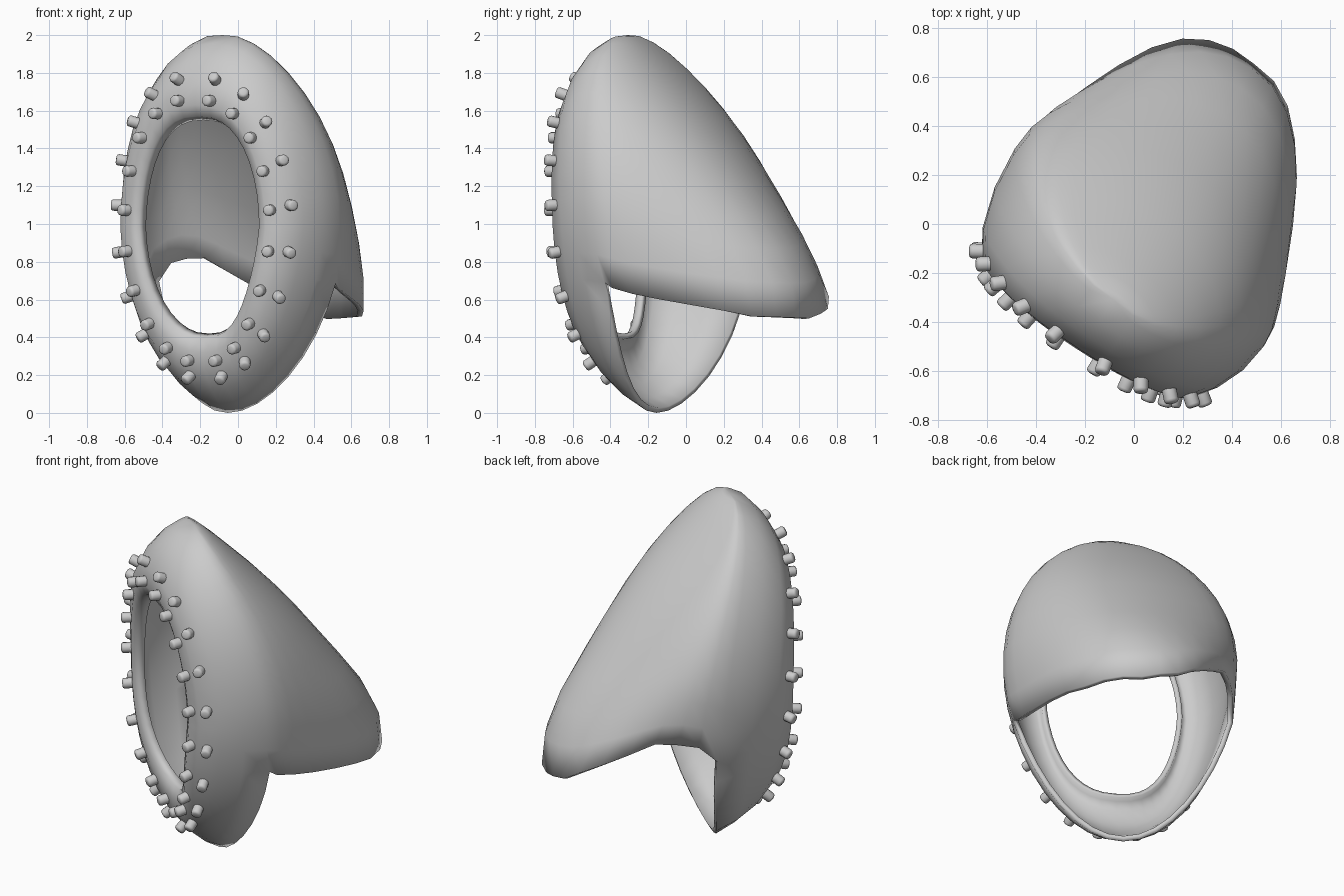
import bpy, bmesh, math
from mathutils import Vector

if "Cube" in bpy.data.objects:
    bpy.data.objects.remove(bpy.data.objects["Cube"])

TH = math.radians(33)                    # hood is turned to face front-left
R = Vector((math.cos(TH), -math.sin(TH), 0))
B = Vector((math.sin(TH), math.cos(TH), 0))
HALF = 20                                # steps from crown to chin
N = HALF * 2
HEM_ROW = 12                             # rim step where the hem starts
M = 18                                   # steps around the back

# rings: z top, z bottom, half width, depth at top / side / bottom, squareness, skew
RINGS = [(1.55, .42, .365, -.47, -.44, -.36, .80, 0),
         (1.57, .40, .378, -.53, -.485, -.405, .80, 0),
         (1.63, .32, .425, -.555, -.495, -.415, .80, 0),
         (1.74, .22, .51, -.55, -.465, -.40, .82, 0),
         (1.88, .10, .60, -.50, -.37, -.33, .88, 0),
         (1.97, .03, .65, -.42, -.22, -.25, .96, .03),
         (2.0, 0.0, .665, -.32, -.02, -.16, 1, .06)]
# depth of the back centre line by height
BACK = [(.48, .80), (.55, .85), (.65, .87), (.80, .79), (.93, .68), (1.22, .45),
        (1.45, .28), (1.62, .13), (1.81, -.08), (1.92, -.19), (2.0, -.30)]
# hem height by angle around the back, right to left
HEM = [(0, .69), (30, .60), (60, .51), (90, .50), (110, .55), (130, .68),
       (150, .82), (168, .81), (180, .69)]


def lerp(table, x):
    if x <= table[0][0]:
        return table[0][1]
    for (x0, y0), (x1, y1) in zip(table, table[1:]):
        if x <= x1:
            return y0 + (y1 - y0) * (x - x0) / (x1 - x0)
    return table[-1][1]


def place(s, d, z):
    return R * (s + .07 + .03 * (z - 1)) + B * d + Vector((0, 0, z))


def ring_point(ring, a):
    zt, zb, hw, dt, ds, db, sq, skew = ring
    c, sn = math.cos(a), math.sin(a)
    z = (zt + zb) / 2 + (zt - zb) / 2 * c
    s = hw * math.copysign(abs(sn) ** sq, sn) * (1 - .11 * max(-c, 0))
    d = ds + (dt - ds) * max(c, 0) ** 1.4 + (db - ds) * max(-c, 0) ** 3 - skew * sn
    return s, d, z


# hood shell: face band
bm = bmesh.new()
rows = [[bm.verts.new(place(*ring_point(r, math.tau * i / N))) for i in range(N)]
        for r in RINGS]
for a, b in zip(rows, rows[1:]):
    for i in range(N):
        j = (i + 1) % N
        bm.faces.new((a[i], a[j], b[j], b[i]))

# hood shell: draped back, rows joining the right rim to the left rim
rim = rows[-1]
prev = [rim[0]] * (M + 1)
for k in range(1, HEM_ROW + 1):
    a = math.pi * k / HALF
    s, _, z0 = ring_point(RINGS[-1], a)
    d_right, d_left = ring_point(RINGS[-1], a)[1], ring_point(RINGS[-1], -a)[1]
    row = [rim[k]]
    for m in range(1, M):
        ph = math.pi * m / M
        c = math.cos(ph)
        z = z0 + (lerp(HEM, math.degrees(ph)) - .69) * (k / HEM_ROW) ** 2
        d0 = d_left + (d_right - d_left) * (1 + c) / 2
        # the right side is pulled flatter towards the tail
        p = 1 + lerp([(.9, .75), (1.6, .15)], z) * math.sqrt(max(c, 0)) + .12 * max(-c, 0)
        depth = max(lerp(BACK, z) - d0, .02)
        row.append(bm.verts.new(place(s * c, d0 + depth * math.sin(ph) ** p, z)))
    row.append(rim[N - k])
    for m in range(M):
        if k == 1:
            bm.faces.new((rim[0], row[m], row[m + 1]))
        else:
            bm.faces.new((prev[m], row[m], row[m + 1], prev[m + 1]))
    prev = row

# soften the drape and the ridge behind the face band
fixed = {v for r in rows[:4] for v in r}
inner = [v for v in bm.verts if not v.is_boundary and v not in fixed]
for _ in range(5):
    bmesh.ops.smooth_vert(bm, verts=inner, factor=.3,
                          use_axis_x=True, use_axis_y=True, use_axis_z=True)
top = max(v.co.z for v in bm.verts)
for v in bm.verts:                       # restore the full height
    if v.co.z > 1.6:
        v.co.z = 1.6 + (v.co.z - 1.6) * .4 / (top - 1.6)
bmesh.ops.recalc_face_normals(bm, faces=bm.faces)
bm.normal_update()
if rim[0].normal.z < 0:
    bmesh.ops.reverse_faces(bm, faces=bm.faces)
me = bpy.data.meshes.new("hood")
bm.to_mesh(me)
bm.free()
hood = bpy.data.objects.new("hood", me)
bpy.context.collection.objects.link(hood)
bpy.context.view_layer.update()


# studs: two rows around the face opening
def stud(bm, point, normal):
    rot = normal.to_track_quat('Z', 'Y')
    sides = 12
    loops = []
    for r, h in ((.03, -.02), (.03, .042), (.026, .051), (.016, .055)):
        loops.append([bm.verts.new(point + rot @ Vector((
            r * math.cos(math.tau * i / sides), r * math.sin(math.tau * i / sides), h)))
            for i in range(sides)])
    for a, b in zip(loops, loops[1:]):
        for i in range(sides):
            j = (i + 1) % sides
            bm.faces.new((a[i], a[j], b[j], b[i]))
    bm.faces.new(loops[-1])
    bm.faces.new(loops[0][::-1])


bm = bmesh.new()
for ring in ((1.66, .27, .455, -.55, -.485, -.41, .82, 0),
             (1.77, .18, .55, -.54, -.43, -.39, .84, 0)):
    for i in range(20):
        p = place(*ring_point(ring, math.tau * (i + .5) / 20))
        ok, loc, nor, _ = hood.closest_point_on_mesh(p)
        stud(bm, loc, nor)
me = bpy.data.meshes.new("face_studs")
bm.to_mesh(me)
bm.free()
studs = bpy.data.objects.new("face_studs", me)
bpy.context.collection.objects.link(studs)

# cloth thickness and shading
sol = hood.modifiers.new("thickness", 'SOLIDIFY')
sol.thickness = .03
sol.offset = -1
for ob, ang in ((hood, 70), (studs, 70)):
    bpy.ops.object.select_all(action='DESELECT')
    ob.select_set(True)
    bpy.context.view_layer.objects.active = ob
    bpy.ops.object.shade_smooth_by_angle(angle=math.radians(ang))
